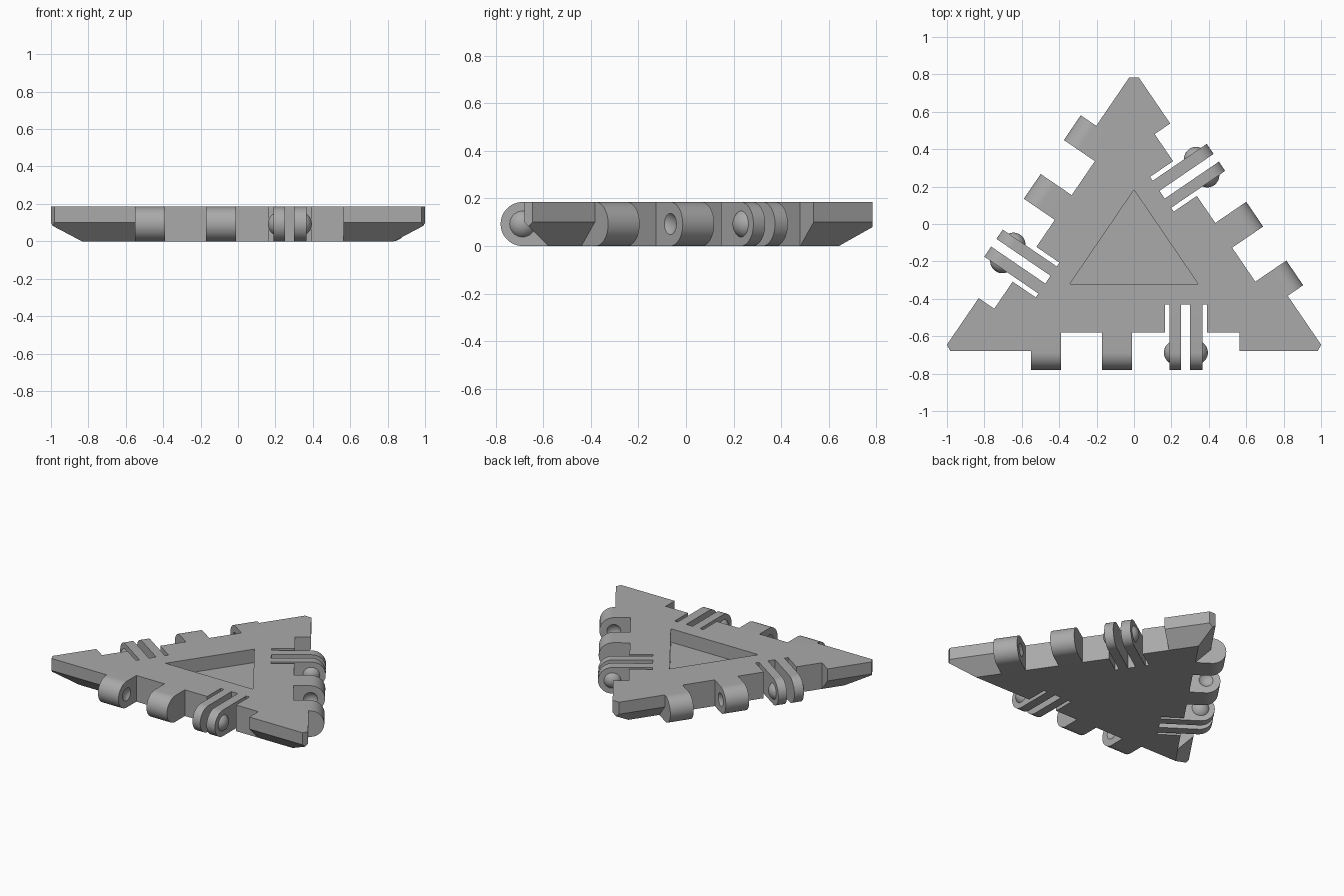
import bpy, bmesh, math
from mathutils import Matrix, Vector

cube = bpy.data.objects.get("Cube")
if cube:
    bpy.data.objects.remove(cube, do_unlink=True)

H = 0.185                      # plate thickness
RIM, CHAMFER = 0.541, 0.10     # distance of edges from the incentre, bottom chamfer
BASE = math.radians(55.7)      # the two equal angles of the triangle
APEX = math.pi - 2 * BASE
CENTRE = Vector((0, -0.139, 0))
AXIS = 0.5485                  # distance of the hinge axis from the incentre
R = H / 2

grey = bpy.data.materials.new("plain_grey")
grey.use_nodes = True
grey.diffuse_color = (0.4, 0.4, 0.4, 1)
grey.node_tree.nodes["Principled BSDF"].inputs["Base Color"].default_value = (0.4, 0.4, 0.4, 1)


def make(name, bm, matrix=Matrix(), smooth=False):
    bmesh.ops.recalc_face_normals(bm, faces=bm.faces)
    mesh = bpy.data.meshes.new(name)
    bm.to_mesh(mesh)
    bm.free()
    mesh.transform(matrix)
    mesh.materials.append(grey)
    obj = bpy.data.objects.new(name, mesh)
    bpy.context.collection.objects.link(obj)
    if smooth:
        bpy.ops.object.select_all(action='DESELECT')
        obj.select_set(True)
        bpy.context.view_layer.objects.active = obj
        bpy.ops.object.shade_smooth_by_angle(angle=math.radians(35))
    return obj


def box(x0, x1, y0, y1, z0, z1):
    bm = bmesh.new()
    bmesh.ops.create_cube(bm, size=1)
    for v in bm.verts:
        v.co = ((x0 + x1) / 2 + v.co.x * (x1 - x0), (y0 + y1) / 2 + v.co.y * (y1 - y0),
                (z0 + z1) / 2 + v.co.z * (z1 - z0))
    return bm


def ball(x, radius):
    bm = bmesh.new()
    turn = Matrix.Translation((x, -AXIS, R)) @ Matrix.Rotation(math.pi / 2, 4, 'Y')
    bmesh.ops.create_uvsphere(bm, u_segments=32, v_segments=24, radius=radius, matrix=turn)
    return bm


def cut(obj, cutter):
    mod = obj.modifiers.new("cut", 'BOOLEAN')
    mod.operation, mod.solver, mod.object = 'DIFFERENCE', 'EXACT', cutter
    cutter.hide_render = True
    cutter.hide_viewport = True
    cutter.display_type = 'WIRE'


def bake(obj):
    # replace the mesh by its evaluated result and drop the cutters
    cutters = [m.object for m in obj.modifiers if m.type == 'BOOLEAN']
    graph = bpy.context.evaluated_depsgraph_get()
    mesh = bpy.data.meshes.new_from_object(obj.evaluated_get(graph))
    obj.modifiers.clear()
    obj.data = mesh
    for c in cutters:
        bpy.data.objects.remove(c, do_unlink=True)


def corners(d):
    # triangle whose sides lie at distance d from the incentre
    half = d / math.tan(BASE / 2)
    return [Vector((-half, -d, 0)), Vector((half, -d, 0)), Vector((0, d / math.sin(APEX / 2), 0))]


def rounded_lug(x0, x1, root):
    # slab with a half-round end, extruded along the hinge axis
    bm = bmesh.new()
    pts = [(-root, 0), (-root, H)]
    for i in range(25):
        a = math.pi * i / 24
        pts.append((-AXIS - R * math.sin(a), R + R * math.cos(a)))
    face = bm.faces.new([bm.verts.new((x0, y, z)) for y, z in pts])
    out = bmesh.ops.extrude_face_region(bm, geom=[face])
    bmesh.ops.translate(bm, vec=(x1 - x0, 0, 0),
                        verts=[g for g in out["geom"] if isinstance(g, bmesh.types.BMVert)])
    return bm


# Triangular plate with chamfered underside and blunted tips
bm = bmesh.new()
rings = [[bm.verts.new(p + Vector((0, 0, z))) for p in corners(d)]
         for d, z in ((RIM - CHAMFER, 0), (RIM, CHAMFER), (RIM, H))]
bm.faces.new(rings[0])
bm.faces.new(rings[-1])
for low, high in zip(rings, rings[1:]):
    for i in range(3):
        j = (i + 1) % 3
        bm.faces.new((low[i], low[j], high[j], high[i]))
bmesh.ops.recalc_face_normals(bm, faces=bm.faces)
for tip in corners(RIM):
    geom = bm.verts[:] + bm.edges[:] + bm.faces[:]
    n = tip.normalized()
    res = bmesh.ops.bisect_plane(bm, geom=geom, plane_co=tip - n * 0.037, plane_no=n, clear_outer=True)
    rim = [g for g in res["geom_cut"] if isinstance(g, bmesh.types.BMEdge)]
    bmesh.ops.holes_fill(bm, edges=rim)
plate = make("triangle_plate", bm, Matrix.Translation(CENTRE))

# Shallow triangular pocket in the top
bm = bmesh.new()
tri = [[bm.verts.new(p + Vector((0, 0, z))) for p in corners(0.181)] for z in (0.09, 0.3)]
bmesh.ops.convex_hull(bm, input=tri[0] + tri[1])
cut(plate, make("pocket_cutter", bm, Matrix.Translation(CENTRE)))

# Hinge set on each edge: two socket knuckles and a pair of spring clips
shift = RIM * (1 / math.tan(BASE / 2) - 1 / math.tan(APEX / 2)) / 2
turn = math.pi - BASE
EDGES = (("front", 0, 0), ("left", turn, -shift), ("right", -turn, shift))
SOCKETS = ((-0.55, -0.39, 1), (-0.17, -0.01, -1))
CLIPS = ((0.19, 0.25, -1), (0.30, 0.365, 1))
SLOT_ROOT, LEDGE = 0.291, RIM - CHAMFER - 0.0005

for side, angle, offset in EDGES:
    m = Matrix.Translation(CENTRE) @ Matrix.Rotation(angle, 4, 'Z') @ Matrix.Translation((offset, 0, 0))
    cut(plate, make(side + "_recess_cutter", box(-0.55, 0.565, -0.8, -LEDGE, -0.1, 0.3), m))
    cut(plate, make(side + "_slot_cutter", box(0.165, 0.39, -0.7, -SLOT_ROOT, -0.1, 0.3), m))

    for k, (x0, x1, facing) in enumerate(SOCKETS, 1):
        knuckle = make(f"{side}_knuckle_{k}", rounded_lug(x0, x1, LEDGE), m)
        inner = x1 if facing > 0 else x0
        cut(knuckle, make("socket_cutter", ball(inner + facing * 0.047, 0.065), m))
        bake(knuckle)
        bpy.ops.object.select_all(action='DESELECT')
        knuckle.select_set(True)
        bpy.context.view_layer.objects.active = knuckle
        bpy.ops.object.shade_smooth_by_angle(angle=math.radians(35))

    for k, (x0, x1, facing) in enumerate(CLIPS, 1):
        make(f"{side}_clip_{k}", rounded_lug(x0, x1, SLOT_ROOT), m, smooth=True)
        # domed snap button on the outer face of the clip
        outer = x1 if facing > 0 else x0
        bm = ball(outer - facing * 0.035, 0.065)
        bmesh.ops.bisect_plane(bm, geom=bm.verts[:] + bm.edges[:] + bm.faces[:],
                               plane_co=(outer, 0, 0), plane_no=(-facing, 0, 0), clear_outer=True)
        bmesh.ops.holes_fill(bm, edges=bm.edges)
        make(f"{side}_button_{k}", bm, m, smooth=True)

bake(plate)
